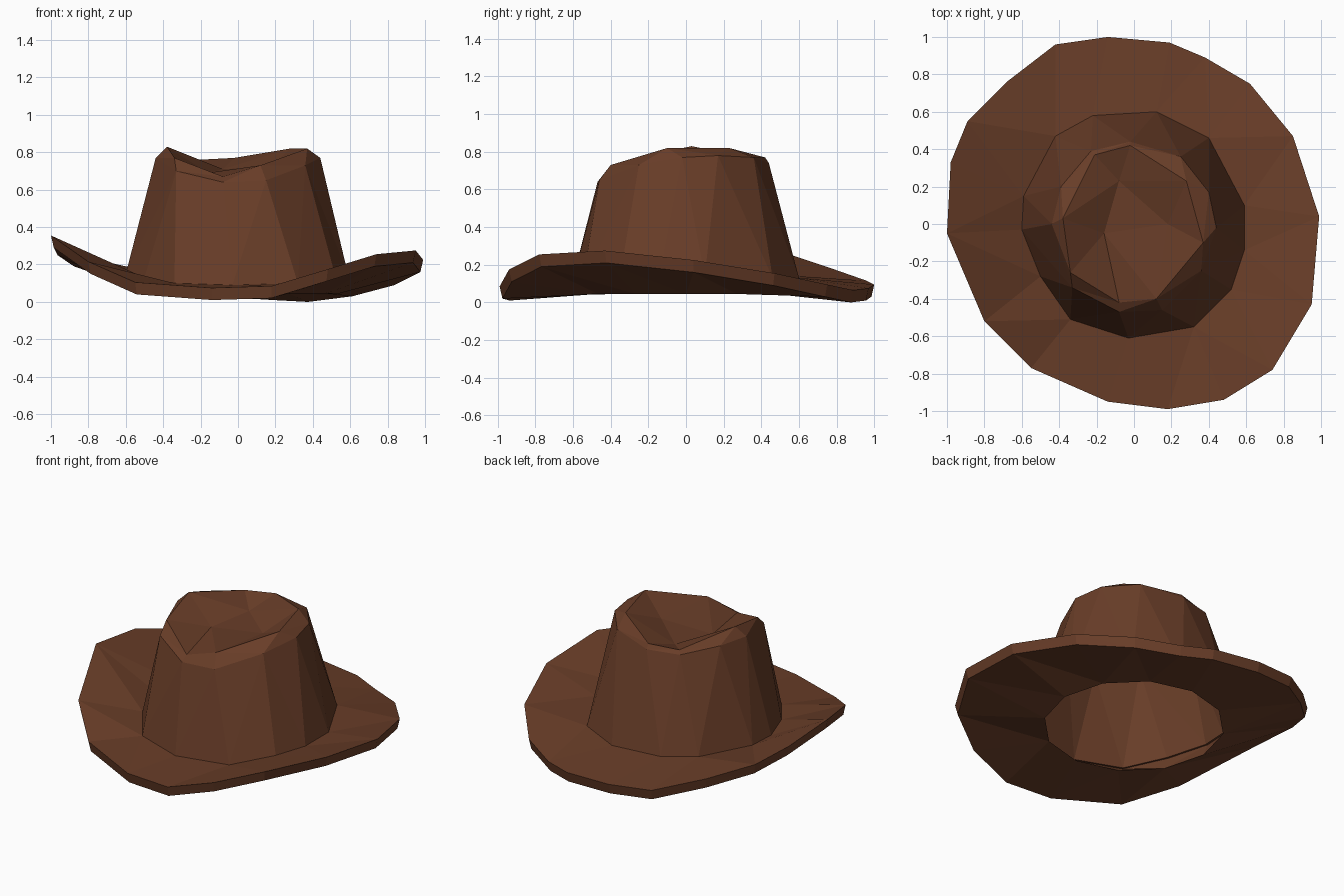
import bpy, bmesh
from math import atan2, pi, cos, sin

if "Cube" in bpy.data.objects:
    bpy.data.objects.remove(bpy.data.objects["Cube"])

felt = bpy.data.materials.new("brown_felt")
felt.diffuse_color = (0.14, 0.047, 0.021, 1)
felt.use_nodes = True
felt.node_tree.nodes["Principled BSDF"].inputs["Base Color"].default_value = felt.diffuse_color


def ring(bm, points):
    """Add a loop of vertices, sorted by angle around z."""
    pts = sorted(points, key=lambda p: atan2(p[1], p[0]))
    return [bm.verts.new(p) for p in pts]


def zipper(bm, a, b):
    """Join two rings of any vertex counts with triangles."""
    def ang(r, i):
        v = r[i % len(r)].co
        return atan2(v.y, v.x) + 2 * pi * (i // len(r))
    i = j = 0
    while i < len(a) or j < len(b):
        step_a = j == len(b) or (i < len(a) and
                 ang(a, i) + ang(a, i + 1) <= ang(b, j) + ang(b, j + 1))
        va, vb = a[i % len(a)], b[j % len(b)]
        if step_a:
            bm.faces.new((va, a[(i + 1) % len(a)], vb))
            i += 1
        else:
            bm.faces.new((va, b[(j + 1) % len(b)], vb))
            j += 1


def finish(bm, name):
    mesh = bpy.data.meshes.new(name)
    bm.to_mesh(mesh)
    bm.free()
    mesh.materials.append(felt)
    ob = bpy.data.objects.new(name, mesh)
    bpy.context.collection.objects.link(ob)
    return ob


# brim edge: x, y, height of the lower edge
edge = [(.99, .04, .16), (.85, .47, .09), (.62, .75, .03), (.38, .89, 0),
        (.19, .97, .01), (-.14, 1, .03), (-.42, .96, .05), (-.68, .76, .12),
        (-.89, .55, .19), (-.98, .33, .25), (-1, -.05, .29), (-.80, -.52, .15),
        (-.55, -.77, .04), (-.14, -.95, .01), (.18, -.99, .02),
        (.48, -.94, .11), (.74, -.78, .19), (.95, -.43, .21)]
# line where the crown meets the brim
base = [(.59, .10, .14), (.59, -.14, .14), (.52, -.35, .14), (.32, -.55, .10),
        (-.03, -.61, .09), (-.34, -.51, .10), (-.50, -.28, .13),
        (-.60, -.03, .15), (-.59, .15, .15), (-.42, .47, .15),
        (-.22, .58, .14), (.12, .60, .13), (.40, .46, .13)]
# crown shoulder and upper crease ridge
shoulder = [(.44, -.02, .77), (.36, -.25, .73), (.15, -.46, .65),
            (-.08, -.47, .64), (-.33, -.34, .70), (-.44, .0, .77),
            (-.39, .20, .77), (-.23, .39, .74), (-.02, .44, .74),
            (.25, .36, .77), (.40, .17, .78)]
ridge = [(.37, -.10, .82), (.12, -.40, .73), (-.08, -.42, .67),
         (-.34, -.26, .77), (-.38, .03, .83), (-.21, .37, .76),
         (-.02, .42, .77), (.28, .23, .82)]

# brim: underside, rim, top and inner band
bm = bmesh.new()
hole = ring(bm, [(.54 * cos(k * pi / 6), .54 * sin(k * pi / 6), .045)
                 for k in range(12)])
low = ring(bm, [(x * .985, y * .985, z) for x, y, z in edge])
top = ring(bm, [(x, y, z + .065) for x, y, z in edge])
seat = ring(bm, base)
for a, b in ((hole, low), (low, top), (top, seat), (seat, hole)):
    zipper(bm, a, b)
bmesh.ops.recalc_face_normals(bm, faces=bm.faces)
finish(bm, "brim")

# crown: sloping wall, rounded shoulder and dented top
bm = bmesh.new()
loops = [ring(bm, p) for p in (base, shoulder, ridge)]
dent = ring(bm, [(-.08, .23, .71), (-.16, -.05, .69), (.18, .0, .72)])
zipper(bm, loops[0], loops[1])
zipper(bm, loops[1], loops[2])
zipper(bm, loops[2], dent)
bm.faces.new(dent)
crown = finish(bm, "crown")
shell = crown.modifiers.new("felt_thickness", 'SOLIDIFY')
shell.thickness = .02
shell.offset = -1
